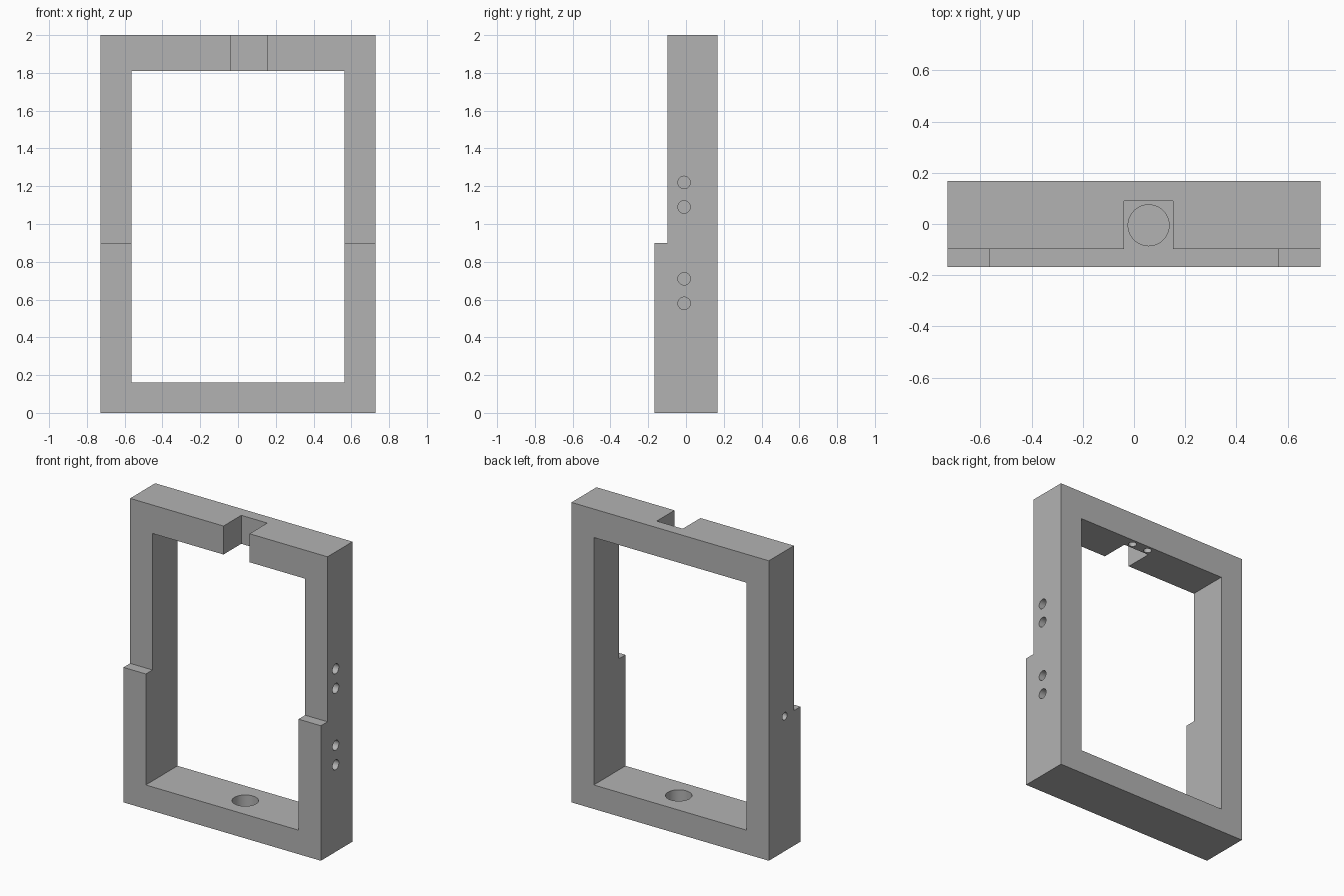
import bpy, bmesh, math
from mathutils import Matrix

if "Cube" in bpy.data.objects:
    bpy.data.objects.remove(bpy.data.objects["Cube"])

grey = bpy.data.materials.new("plain grey")
grey.diffuse_color = (0.45, 0.45, 0.45, 1)
grey.use_nodes = True
grey.node_tree.nodes["Principled BSDF"].inputs["Base Color"].default_value = grey.diffuse_color

W, IN = 0.728, 0.563           # outer and inner half widths
BACK, FRONT, STEP = 0.167, -0.167, -0.097
MID = 0.057                    # centre of the notch and socket


def finish(bm, name):
    bmesh.ops.recalc_face_normals(bm, faces=bm.faces)
    mesh = bpy.data.meshes.new(name)
    bm.to_mesh(mesh)
    bm.free()
    ob = bpy.data.objects.new(name, mesh)
    bpy.context.collection.objects.link(ob)
    return ob


def prism(name, profile, x0, x1):
    """Extrude a (y, z) profile along x."""
    bm = bmesh.new()
    face = bm.faces.new([bm.verts.new((x0, y, z)) for y, z in profile])
    ext = bmesh.ops.extrude_face_region(bm, geom=[face])
    moved = [g for g in ext["geom"] if isinstance(g, bmesh.types.BMVert)]
    bmesh.ops.translate(bm, verts=moved, vec=(x1 - x0, 0, 0))
    return finish(bm, name)


def box(name, x0, x1, y0, y1, z0, z1):
    return prism(name, [(y0, z0), (y1, z0), (y1, z1), (y0, z1)], x0, x1)


def drill(name, centre, r, length, axis="Z", segments=32):
    bm = bmesh.new()
    turn = Matrix.Rotation(math.pi / 2, 4, "Y") if axis == "X" else Matrix()
    bmesh.ops.create_cone(bm, cap_ends=True, segments=segments, radius1=r, radius2=r,
                          depth=length, matrix=Matrix.Translation(centre) @ turn)
    return finish(bm, name)


# Frame: stepped side profile with the window and notch cut away
frame = prism("frame", [(FRONT, 0), (BACK, 0), (BACK, 2), (STEP, 2),
                        (STEP, 0.9), (FRONT, 0.9)], -W, W)
frame.data.materials.append(grey)

cutters = [
    box("window_cutter", -IN, IN, -0.5, 0.5, 0.16, 1.81),
    box("notch_cutter", MID - 0.096, MID + 0.096, -0.5, 0.09, 1.7, 2.2),
    # Blind round socket in the sill
    drill("socket_cutter", (MID, -0.005, 0.16), 0.08, 0.22, segments=48),
    # Single blind hole in the left post
    drill("left_hole_cutter", (-W, 0, 0.9), 0.025, 0.2, "X"),
]
# Blind holes in the right post
for z in (0.58, 0.71, 1.09, 1.22):
    cutters.append(drill("right_hole_cutter", (W, -0.01, z), 0.033, 0.2, "X"))
# Pair of blind holes under the strip behind the notch
for dx in (-0.06, 0.06):
    cutters.append(drill("lintel_hole_cutter", (MID + dx, 0.125, 1.81), 0.025, 0.2))

for c in cutters:
    c.hide_render = True
    c.hide_set(True)
    mod = frame.modifiers.new(c.name, "BOOLEAN")
    mod.operation = "DIFFERENCE"
    mod.solver = "EXACT"
    mod.object = c

# Apply the cuts and remove the cutters
bpy.context.view_layer.update()
depsgraph = bpy.context.evaluated_depsgraph_get()
result = bpy.data.meshes.new_from_object(frame.evaluated_get(depsgraph))
frame.modifiers.clear()
frame.data = result
result.materials.clear()
result.materials.append(grey)
for p in result.polygons:
    p.material_index = 0
for c in cutters:
    bpy.data.objects.remove(c, do_unlink=True)

# Smooth hole walls, sharp edges elsewhere
bpy.context.view_layer.objects.active = frame
frame.select_set(True)
bpy.ops.object.shade_smooth_by_angle(angle=math.radians(30))
